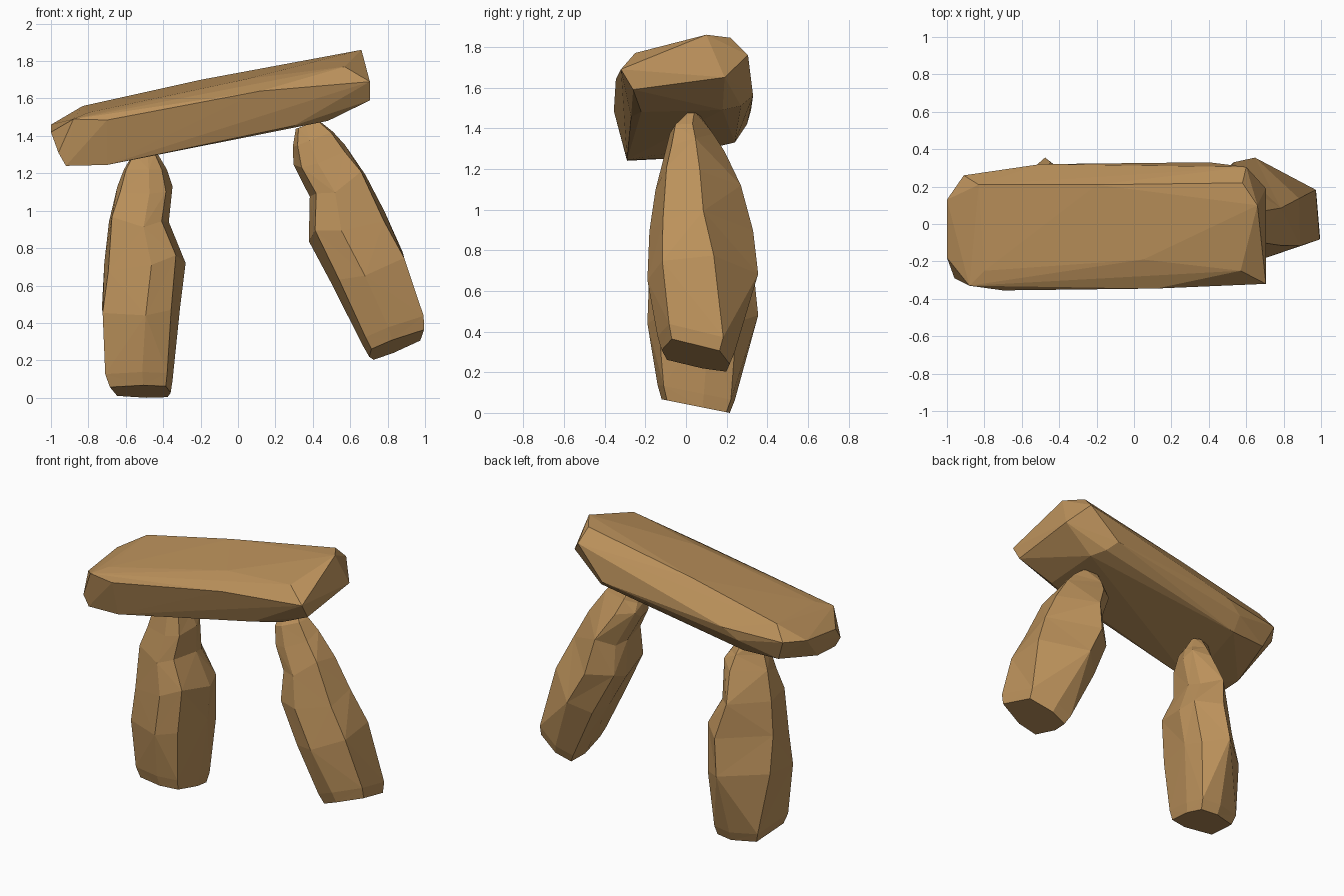
import bpy, bmesh, math, random
from mathutils import Matrix, Vector

if "Cube" in bpy.data.objects:
    bpy.data.objects.remove(bpy.data.objects["Cube"])

random.seed(4)

stone = bpy.data.materials.new("tan_stone")
stone.diffuse_color = (0.50, 0.285, 0.105, 1.0)
stone.use_nodes = True
stone.node_tree.nodes["Principled BSDF"].inputs["Base Color"].default_value = stone.diffuse_color


def finish(bm, name):
    bmesh.ops.recalc_face_normals(bm, faces=bm.faces[:])
    mesh = bpy.data.meshes.new(name)
    bm.to_mesh(mesh)
    bm.free()
    mesh.materials.append(stone)
    obj = bpy.data.objects.new(name, mesh)
    bpy.context.collection.objects.link(obj)
    return obj


# Capstone: convex chiselled slab, hull of its corner points
top_corners = [
    (-0.83, 0.21, 1.56), (-0.20, 0.21, 1.70), (0.58, 0.22, 1.845),
    (0.66, 0.10, 1.86), (0.57, -0.25, 1.77), (0.05, -0.19, 1.705),
    (-0.80, -0.25, 1.525),
]
side_corners = [
    (-0.88, -0.33, 1.49), (-0.70, -0.355, 1.485), (0.12, -0.345, 1.64),
    (0.705, -0.32, 1.69), (0.705, -0.26, 1.59), (0.705, 0.19, 1.65),
    (0.60, 0.305, 1.76), (0.40, 0.33, 1.56), (-0.50, 0.32, 1.49),
    (-0.91, 0.26, 1.47), (-1.00, 0.13, 1.46), (-1.00, -0.18, 1.42),
]
bottom_corners = [
    (-0.96, -0.29, 1.31), (-0.92, -0.29, 1.24), (-0.70, -0.29, 1.245),
    (-0.92, -0.10, 1.25), (-0.85, 0.22, 1.33), (-0.60, 0.24, 1.33),
    (0.30, -0.27, 1.455), (0.48, -0.22, 1.48), (0.50, 0.18, 1.49),
    (0.45, 0.27, 1.51), (-0.60, 0.30, 1.42),
]
bm = bmesh.new()
for p in top_corners + side_corners + bottom_corners:
    bm.verts.new(p)
bmesh.ops.convex_hull(bm, input=bm.verts[:])
bmesh.ops.delete(bm, geom=[v for v in bm.verts if not v.link_faces], context='VERTS')
finish(bm, "capstone")

# Standing stone: seven-sided rings (z, x0, x1, y0, y1) lofted upward
rings = [
    (0.040, -0.685, -0.36, -0.12, 0.215),
    (0.100, -0.71, -0.35, -0.14, 0.24),
    (0.48, -0.74, -0.31, -0.19, 0.355),
    (0.72, -0.715, -0.28, -0.18, 0.33),
    (0.94, -0.69, -0.37, -0.15, 0.27),
    (1.13, -0.645, -0.35, -0.11, 0.19),
    (1.22, -0.61, -0.38, -0.08, 0.135),
    (1.305, -0.56, -0.43, 0.005, 0.075),
]
# ring corners as fractions of width and depth: blocky foot, angular body
foot = [(0.0, 0.15), (0.55, 0.0), (0.92, 0.08), (1.0, 0.6), (0.95, 0.95), (0.6, 1.0), (0.12, 0.85)]
body = [(0.05, 0.13), (0.58, 0.0), (0.88, 0.10), (1.0, 0.55), (0.93, 0.76), (0.62, 1.0), (0.0, 0.52)]


def standing_stone(name):
    bm = bmesh.new()
    loops = []
    for i, (z, x0, x1, y0, y1) in enumerate(rings):
        t = min(1.0, max(0.0, (z - 0.1) / 0.5))            # foot to body blend
        loop = []
        for f, b in zip(foot, body):
            fx, fy = (f[0] + t * (b[0] - f[0]), f[1] + t * (b[1] - f[1]))
            x, y = x0 + fx * (x1 - x0), y0 + fy * (y1 - y0)
            dz = -0.2 * (y - 0.05) if i < 2 else 0.0       # slanted foot
            if 1 < i < 6 and 0.01 < b[0] < 0.99 and b[1] < 0.99:
                dz = random.uniform(-0.05, 0.05)
            loop.append(bm.verts.new((x, y, z + dz)))
        loops.append(loop)
    n = len(foot)
    for i, (a, b) in enumerate(zip(loops, loops[1:])):
        for k in range(n):
            m = (k + 1) % n
            if (i + k) % 2:
                bm.faces.new((a[k], a[m], b[m]))
                bm.faces.new((a[k], b[m], b[k]))
            else:
                bm.faces.new((a[k], a[m], b[k]))
                bm.faces.new((a[m], b[m], b[k]))
    bm.faces.new(loops[0][::-1])
    bm.faces.new(loops[-1])
    lowest = min(v.co.z for v in bm.verts)
    for v in loops[0]:
        v.co.z -= lowest
    return finish(bm, name)


left = standing_stone("left_standing_stone")

# Right stone: mirrored copy leaning 21 degrees inward
right = left.copy()
right.data = left.data.copy()
right.name = right.data.name = "right_standing_stone"
bpy.context.collection.objects.link(right)
lean = (Matrix.Translation((0.60, 0, 0.735)) @ Matrix.Rotation(math.radians(-21), 4, 'Y')
        @ Matrix.Translation((-0.45, 0, -0.545)) @ Matrix.Scale(-1, 4, Vector((1, 0, 0))))
right.data.transform(lean)
right.data.flip_normals()
